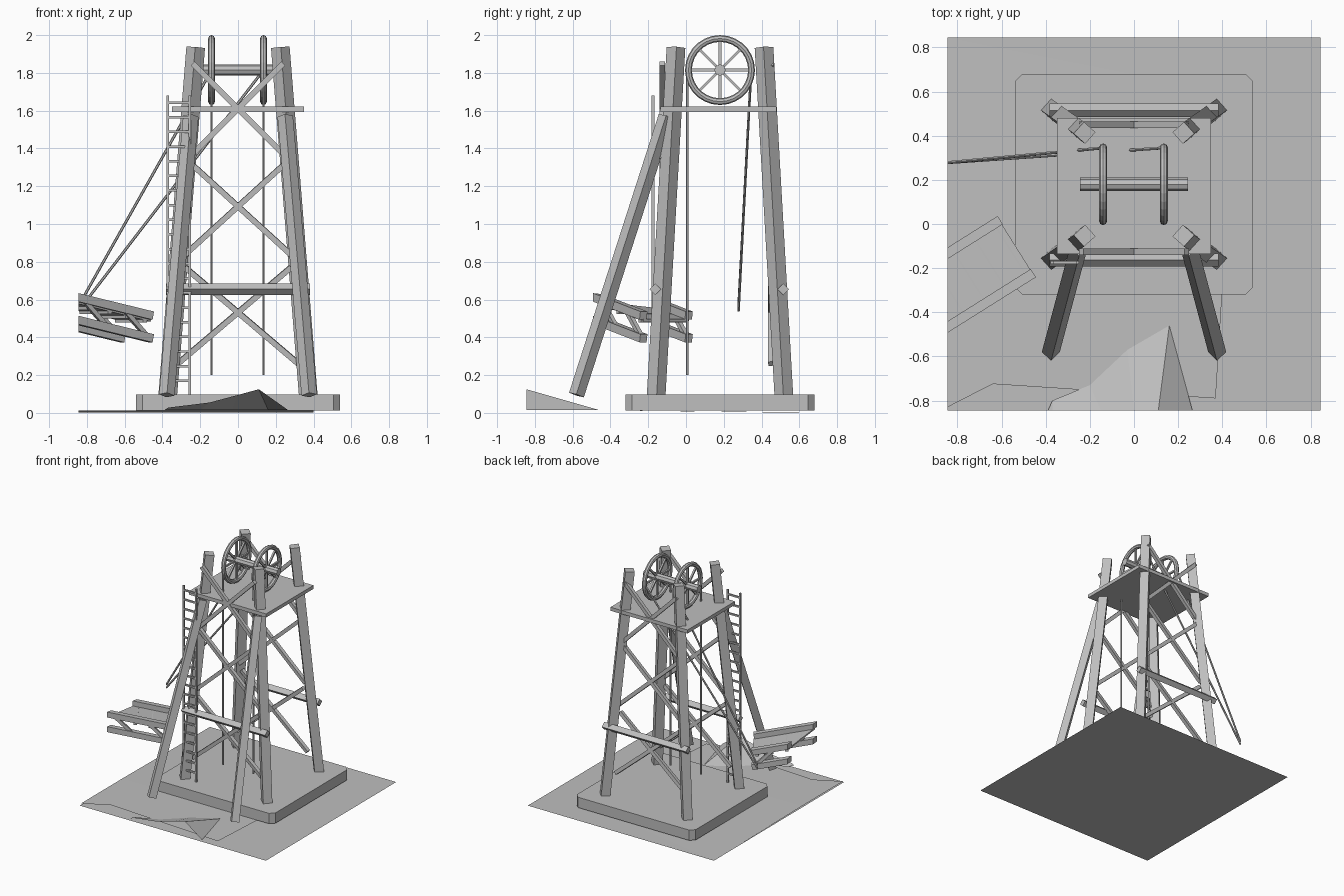
import bpy, bmesh
from math import sin, cos, pi
from mathutils import Vector, Matrix

if "Cube" in bpy.data.objects:
    bpy.data.objects.remove(bpy.data.objects["Cube"])

EDGE = 0.845   # half width of the ground tile
MID = 0.18     # tower centre in y

grey = bpy.data.materials.new("plain grey")
grey.use_nodes = True
grey.diffuse_color = (0.52, 0.52, 0.52, 1)
grey.node_tree.nodes["Principled BSDF"].inputs["Base Color"].default_value = (0.52, 0.52, 0.52, 1)


def finish(name, bm):
    mesh = bpy.data.meshes.new(name)
    bm.to_mesh(mesh)
    bm.free()
    mesh.materials.append(grey)
    obj = bpy.data.objects.new(name, mesh)
    bpy.context.collection.objects.link(obj)
    return obj


def beam(name, a, b, size, ref=(0, 0, 1), depth=None, sides=4, clip=False):
    """Prism from a to b; ref points along the size direction of its section."""
    a, b = Vector(a), Vector(b)
    axis = (b - a).normalized()
    u = Vector(ref)
    u = (u - axis * u.dot(axis)).normalized()
    v = axis.cross(u)
    depth = depth or size
    bm = bmesh.new()
    if sides == 4:
        bmesh.ops.create_cube(bm, size=1)
    else:
        bmesh.ops.create_cone(bm, cap_ends=True, segments=sides,
                              radius1=0.5, radius2=0.5, depth=1)
    frame = Matrix((u * size, v * depth, b - a)).transposed().to_4x4()
    frame.translation = (a + b) / 2
    bmesh.ops.transform(bm, matrix=frame, verts=bm.verts)
    if clip:
        bmesh.ops.bisect_plane(bm, geom=bm.verts[:] + bm.edges[:] + bm.faces[:],
                               plane_co=(-EDGE, 0, 0), plane_no=(1, 0, 0), clear_inner=True)
        bmesh.ops.holes_fill(bm, edges=bm.edges)
    return finish(name, bm)


def box(name, lo, hi, chamfer=0):
    lo, hi = Vector(lo), Vector(hi)
    bm = bmesh.new()
    bmesh.ops.create_cube(bm, size=1)
    for p in bm.verts:
        p.co = (lo + hi) / 2 + p.co * (hi - lo)
    if chamfer:
        upright = [e for e in bm.edges if abs(e.verts[0].co.z - e.verts[1].co.z) > 0.01]
        bmesh.ops.bevel(bm, geom=upright, offset=chamfer, segments=1, affect='EDGES')
    return finish(name, bm)


def sheet(name, points, faces):
    bm = bmesh.new()
    verts = [bm.verts.new(p) for p in points]
    for f in faces:
        bm.faces.new([verts[i] for i in f])
    return finish(name, bm)


# Ground tile, slightly raised earth patch and the cut bank at the front
sheet("ground", [(-EDGE, -EDGE, 0), (EDGE, -EDGE, 0), (EDGE, EDGE, 0), (-EDGE, EDGE, 0)],
      [range(4)])
sheet("earth_patch", [(-EDGE, -0.83, .012), (-0.64, -0.725, .012), (-0.26, -0.75, .012),
                      (0.37, -0.79, .012), (0.40, -0.3, .012), (0.40, 0.6, .001),
                      (-EDGE, EDGE, .001), (-EDGE, -0.3, .012)],
      [(0, 1, 7), (1, 2, 7), (2, 3, 4), (2, 4, 7), (4, 5, 6), (4, 6, 7)])
sheet("earth_bank", [(-0.39, -EDGE, .015), (-0.37, -0.8, .015), (-0.2, -0.73, .015),
                     (-0.03, -0.57, .015), (0.16, -0.46, .015), (0.265, -EDGE, .015),
                     (0.11, -EDGE, .125), (0.0, -EDGE, .095), (-0.15, -EDGE, .055),
                     (-0.37, -EDGE, .028)],
      [(0, 9, 1), (9, 8, 2, 1), (8, 7, 3, 2), (7, 6, 4, 3), (6, 5, 4)])

# Foundation and top platform
box("foundation", (-0.54, MID - 0.5, 0.012), (0.54, MID + 0.5, 0.097), 0.035)
box("platform", (-0.35, -0.135, 1.593), (0.35, 0.48, 1.622))

# Four leaning legs, set cornerwise, and two raking front struts
for sx, side in ((-1, "right"), (1, "left")):
    for sy, end in ((-1, "front"), (1, "back")):
        beam(f"{end}_{side}_leg", (sx * 0.372, MID + sy * 0.338, 0.092),
             (sx * 0.224, MID + sy * 0.233, 1.935), 0.07, (sx, sy * 0.9, 0))
    beam(f"{side}_raking_strut", (sx * 0.377, -0.58, 0.095),
         (sx * 0.25, -0.105, 1.57), 0.058, (1, sx, 0))

# Horizontal rails and crossed braces on the front and back
for name, rail_y, brace_y in (("front", -0.163, -0.125), ("back", 0.515, 0.45)):
    beam(name + "_rail", (-0.382, rail_y, 0.655), (0.382, rail_y, 0.655), 0.043, (0, 1, 1))
    for top, bottom, xt, xb in ((1.85, 1.34, 0.24, 0.27), (1.33, 0.82, 0.26, 0.3),
                                (0.77, 0.26, 0.28, 0.32)):
        for s in (-1, 1):
            beam(name + "_brace", (s * xt, brace_y, top), (-s * xb, brace_y, bottom),
                 0.029, (s, 1, 1))

# Winding wheels on a shared axle, with their ropes
HUB_Z, RIM = 1.815, 0.167
beam("axle", (-0.245, MID, HUB_Z), (0.245, MID, HUB_Z), 0.06, sides=8)
for wheel_x, haul_z in ((-0.14, 0.565), (0.135, 0.54)):
    bpy.ops.mesh.primitive_torus_add(major_segments=28, minor_segments=8, major_radius=RIM,
                                     minor_radius=0.018, location=(wheel_x, MID, HUB_Z),
                                     rotation=(0, pi / 2, 0))
    rim = bpy.context.object
    rim.name = "wheel_rim"
    rim.data.materials.append(grey)
    for i in range(8):
        a = i * pi / 4
        beam("wheel_spoke", (wheel_x, MID, HUB_Z),
             (wheel_x, MID + cos(a) * RIM, HUB_Z + sin(a) * RIM), 0.014, (1, 0, 0))
    beam("shaft_rope", (wheel_x, 0.007, 0.2), (wheel_x, 0.007, HUB_Z), 0.014,
         (1, 0, 0), sides=6)
    beam("hauling_rope", (wheel_x, 0.345, HUB_Z), (-EDGE, 0.278, haul_z), 0.015,
         (0, 1, 0), sides=6, clip=True)

# Ladder beside the front right leg
for x in (-0.371, -0.256):
    beam("ladder_stile", (x, -0.175, 0.097), (x, -0.175, 1.68), 0.014, (1, 0, 0))
for i in range(20):
    z = 0.17 + i * 0.0775
    beam("ladder_rung", (-0.371, -0.175, z), (-0.256, -0.175, z), 0.013)

# Sloping gantry: trussed side rails with a deck and cross ties between them
along = Vector((-0.39, -0.245, 0.095))
near, far = Vector((-0.46, -0.225, 0.515)), Vector((-0.61, 0.015, 0.515))
drop = Vector((0, 0, 0.12))
for start in (near, far):
    for name, p in (("gantry_top_rail", start), ("gantry_bottom_rail", start - drop)):
        beam(name, p, p + along * 1.2, 0.044, clip=True)
    for i in range(2):
        low = start - drop + along * (0.04 + 0.55 * i)
        high = start + along * (0.38 + 0.55 * i)
        if high.x > -EDGE:
            beam("gantry_brace", low, high, 0.024, clip=True)
lower = Vector((0, 0, -0.025))
middle = (near + far) / 2 + lower
width = (near - far).length
beam("gantry_deck", middle, middle + along * 1.2, 0.012, depth=width, clip=True)
for i in range(4):
    shift = along * (0.08 + 0.24 * i) + lower * 1.3
    beam("gantry_tie", near + shift, far + shift, 0.025, clip=True)
